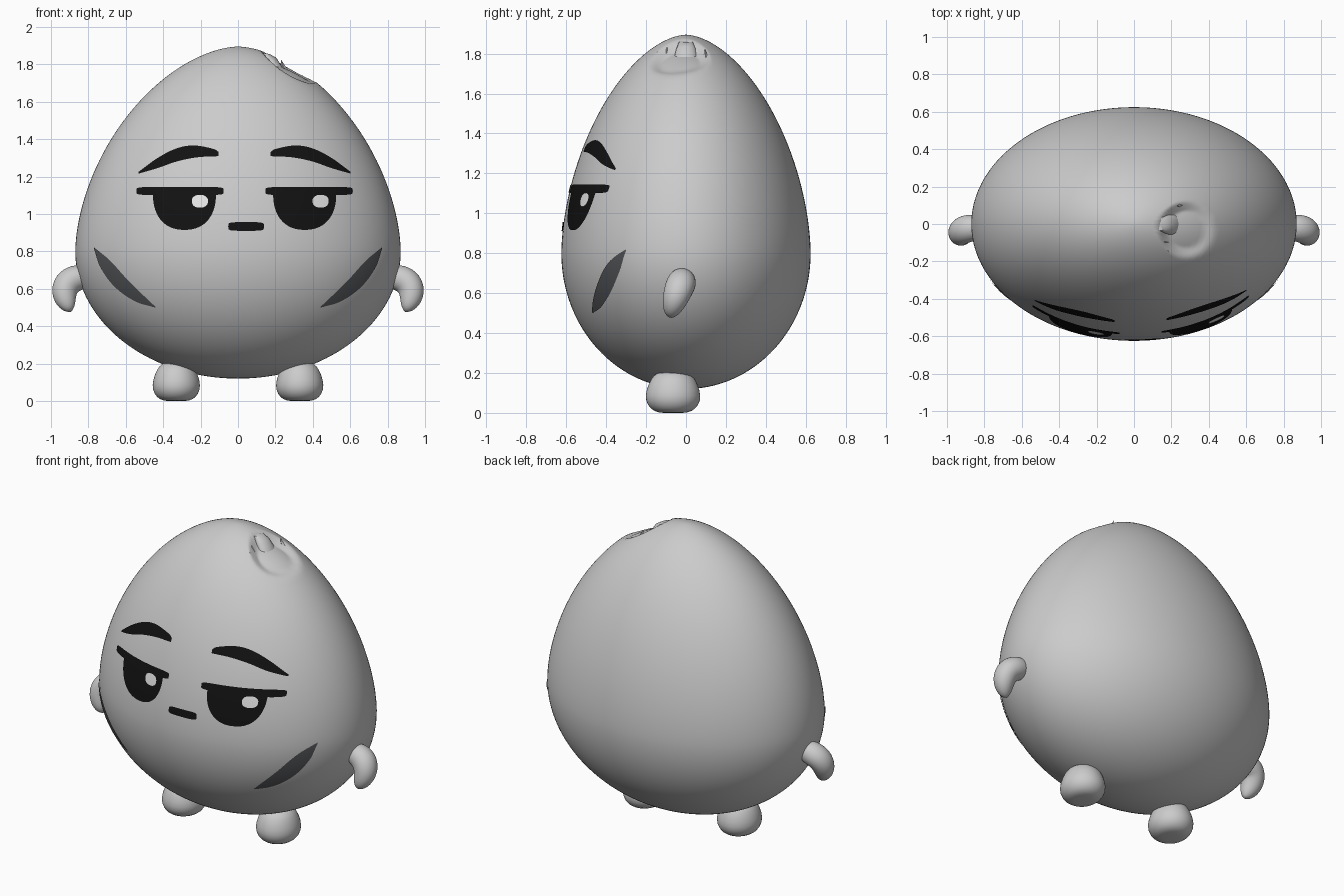
import bpy, bmesh, math
from mathutils import Vector

old = bpy.data.objects.get("Cube")
if old:
    bpy.data.objects.remove(old)


def material(name, r, g, b):
    m = bpy.data.materials.new(name)
    m.use_nodes = True
    m.diffuse_color = (r, g, b, 1)
    m.node_tree.nodes["Principled BSDF"].inputs["Base Color"].default_value = (r, g, b, 1)
    return m


GREY = material("soft grey", 0.6, 0.6, 0.6)
BLACK = material("ink black", 0.006, 0.006, 0.006)
CHEEK = material("charcoal", 0.085, 0.088, 0.095)
WHITE = material("eye highlight", 0.85, 0.85, 0.85)


def finish(bm, name, mat, subdiv=0, angle=60):
    mesh = bpy.data.meshes.new(name)
    bm.to_mesh(mesh)
    bm.free()
    mesh.materials.append(mat)
    ob = bpy.data.objects.new(name, mesh)
    bpy.context.collection.objects.link(ob)
    bpy.ops.object.select_all(action='DESELECT')
    ob.select_set(True)
    bpy.context.view_layer.objects.active = ob
    bpy.ops.object.shade_smooth_by_angle(angle=math.radians(angle))
    if subdiv:
        mod = ob.modifiers.new("smooth", 'SUBSURF')
        mod.levels = mod.render_levels = subdiv
    return ob


def loft(start, rings, end, n):
    """Closed skin through elliptical rings (centre, axis a, axis b)."""
    bm = bmesh.new()
    loops = []
    for c, a, b in rings:
        angles = [math.tau * i / n for i in range(n)]
        loops.append([bm.verts.new(Vector(c) + Vector(a) * math.cos(t) + Vector(b) * math.sin(t))
                      for t in angles])
    tips = bm.verts.new(start), bm.verts.new(end)
    for i in range(n):
        j = (i + 1) % n
        for lo, hi in zip(loops, loops[1:]):
            bm.faces.new((lo[i], lo[j], hi[j], hi[i]))
        bm.faces.new((tips[0], loops[0][j], loops[0][i]))
        bm.faces.new((tips[1], loops[-1][i], loops[-1][j]))
    bmesh.ops.recalc_face_normals(bm, faces=bm.faces)
    return bm


# Egg body: half width by height, flattened front to back
WIDE, MID, LOW, HIGH, FLAT = 0.87, 0.8, 0.12, 1.895, 0.718


def egg_radius(z):
    if z < MID:
        return WIDE * math.sqrt(max(0, 1 - ((MID - z) / (MID - LOW)) ** 2))
    return WIDE * max(0, 1 - ((z - MID) / (HIGH - MID)) ** 1.75) ** 0.58


rings = []
for k in range(1, 110):
    s = math.sin(math.pi * (k / 110 - 0.5))
    z = MID + s * ((HIGH - MID) if s > 0 else (MID - LOW))
    r = egg_radius(z)
    rings.append(((0, 0, z), (r, 0, 0), (0, r * FLAT, 0)))
bm = loft((0, 0, LOW), rings, (0, 0, HIGH), 144)
# Broken hollow beside the crown, deepest on the crown side
for v in bm.verts:
    if v.co.z > 1.5:
        d = math.hypot((v.co.x - 0.28) / 0.15, (v.co.y + 0.03) / 0.15)
        if d < 1:
            fade = 1 - 0.6 * (v.co.x - 0.13) / 0.3
            v.co.z -= 0.055 * min(1, (1 - d) * 3) * fade
finish(bm, "body", GREY, angle=40)

# Stem stub and torn splinters in the hollow
bm = loft((0.21, 0, 1.76), [((0.21, 0, 1.76), (0.03, 0, 0.02), (0, 0.065, 0)),
                            ((0.17, 0, 1.82), (0.035, 0, 0.015), (0, 0.05, 0)),
                            ((0.14, 0, 1.86), (0.03, 0, -0.005), (0, 0.035, 0))],
          (0.14, 0, 1.86), 20)
finish(bm, "stem_stub", GREY, angle=35)
for i, (x, y, z) in enumerate([(0.18, -0.1, 1.78), (0.2, 0.085, 1.78), (0.25, 0.1, 1.77)]):
    bm = loft((x, y, z), [((x, y, z), (0.018, 0, 0), (0, 0.016, 0))],
              (x - 0.02, y * 0.95, z + 0.055), 4)
    finish(bm, f"splinter_{i + 1}", GREY, angle=30)

# Feet and arms, one of each per side
FOOT = [(0.07, 0), (0.105, 0.018), (0.13, 0.06), (0.127, 0.11), (0.105, 0.17), (0.075, 0.205)]
ARM = [(0.81, 0.665, 0.06), (0.87, 0.66, 0.074), (0.914, 0.63, 0.078), (0.931, 0.585, 0.072),
       (0.922, 0.535, 0.058), (0.903, 0.497, 0.036)]
for side, s in (("left", 1), ("right", -1)):
    rings = [((0.33 * s, -0.065, z), (r, 0, 0), (0, r * 1.08, 0)) for r, z in FOOT]
    bm = loft((0.33 * s, -0.065, 0), rings, (0.33 * s, -0.065, 0.215), 24)
    finish(bm, side + "_foot", GREY, 1)

    rings = []
    for i, (x, z, r) in enumerate(ARM):
        p, q = ARM[max(i - 1, 0)], ARM[min(i + 1, len(ARM) - 1)]
        t = Vector((q[0] - p[0], 0, q[1] - p[1])).normalized()
        y = -0.04 + (z - 0.6) * 0.3
        rings.append(((x * s, y, z), (-t.z * r * s, 0, t.x * r), (0, r, 0)))
    bm = loft((0.79 * s, -0.02, 0.665), rings, (0.89 * s, -0.075, 0.472), 20)
    finish(bm, side + "_arm", GREY, 2)


def smooth_curve(pts):
    """Smooth interpolation through a few (u, value) points."""
    def f(u):
        i = max(k for k in range(len(pts) - 1) if k == 0 or pts[k][0] <= u)
        (x0, y0), (x1, y1) = pts[i], pts[i + 1]

        def slope(k):
            a, b = pts[max(k - 1, 0)], pts[min(k + 1, len(pts) - 1)]
            return (b[1] - a[1]) / (b[0] - a[0])
        t, h = (u - x0) / (x1 - x0), x1 - x0
        return ((1 + 2 * t) * (1 - t) ** 2 * y0 + t * (1 - t) ** 2 * h * slope(i)
                + t * t * (3 - 2 * t) * y1 + t * t * (t - 1) * h * slope(i + 1))
    return f


def decal(name, mat, place, u0, u1, low, high, lift=0.005, cols=32, rows=10):
    """Thin painted sheet hugging the front of the egg, between two curves."""
    bm = bmesh.new()
    grid = []
    for i in range(cols + 1):
        u = (u0 + u1) / 2 - (u1 - u0) / 2 * math.cos(math.pi * i / cols)
        col = []
        for j in range(rows + 1):
            z = low(u) + (high(u) - low(u)) * j / rows
            x = place(u)
            y = -FLAT * math.sqrt(max(0, egg_radius(z) ** 2 - x * x))
            n = Vector((x, y / FLAT ** 2, (z - MID) * 0.5)).normalized()
            col.append(bm.verts.new(Vector((x, y, z)) + n * lift))
        grid.append(col)
    for a, b in zip(grid, grid[1:]):
        for j in range(rows):
            bm.faces.new((a[j], b[j], b[j + 1], a[j + 1]))
    bmesh.ops.remove_doubles(bm, verts=bm.verts, dist=0.0002)
    bm.normal_update()
    bmesh.ops.reverse_faces(bm, faces=[f for f in bm.faces if f.normal.y > 0])
    finish(bm, name, mat)


def blob(name, mat, place, cu, cz, ru, rz_low, rz_high, power=2, lift=0.005):
    """Rounded decal, with its own height above and below the centre."""
    def edge(u):
        return max(0, 1 - abs((u - cu) / ru) ** power) ** (1 / power)
    decal(name, mat, place, cu - ru, cu + ru, lambda u: cz - rz_low * edge(u),
          lambda u: cz + rz_high * edge(u), lift)


# Painted face, centred slightly to one side
FACE = 0.035
BROW_TOP = [(0.138, 1.33), (0.16, 1.345), (0.27, 1.365), (0.36, 1.35), (0.46, 1.3), (0.563, 1.225)]
BROW_LOW = [(0.138, 1.308), (0.25, 1.302), (0.36, 1.28), (0.46, 1.245), (0.563, 1.215)]
CHEEK_TOP = [(0.44, 0.505), (0.58, 0.64), (0.685, 0.755), (0.765, 0.82)]
CHEEK_LOW = [(0.44, 0.5), (0.55, 0.535), (0.66, 0.615), (0.735, 0.72), (0.765, 0.812)]
for side, s in (("left", 1), ("right", -1)):
    def on_face(u, s=s):
        return FACE + s * u

    def on_body(u, s=s):
        return s * u

    decal(side + "_eyebrow", BLACK, on_face, 0.138, 0.563,
          smooth_curve(BROW_LOW), smooth_curve(BROW_TOP))
    blob(side + "_eyelid", BLACK, on_face, 0.343, 1.122, 0.232, 0.022, 0.022, 6, 0.006)
    blob(side + "_eye", BLACK, on_face, 0.32, 1.11, 0.168, 0.195, 0.01, 2.3)
    blob(side + "_eye_highlight", WHITE, on_face, 0.32 + s * 0.083, 1.068, 0.043, 0.035, 0.033, 2.3, 0.009)
    decal(side + "_cheek_mark", CHEEK, on_body, 0.44, 0.765,
          smooth_curve(CHEEK_LOW), smooth_curve(CHEEK_TOP))
blob("mouth", BLACK, lambda u: u, 0.043, 0.933, 0.095, 0.023, 0.023, 5)
